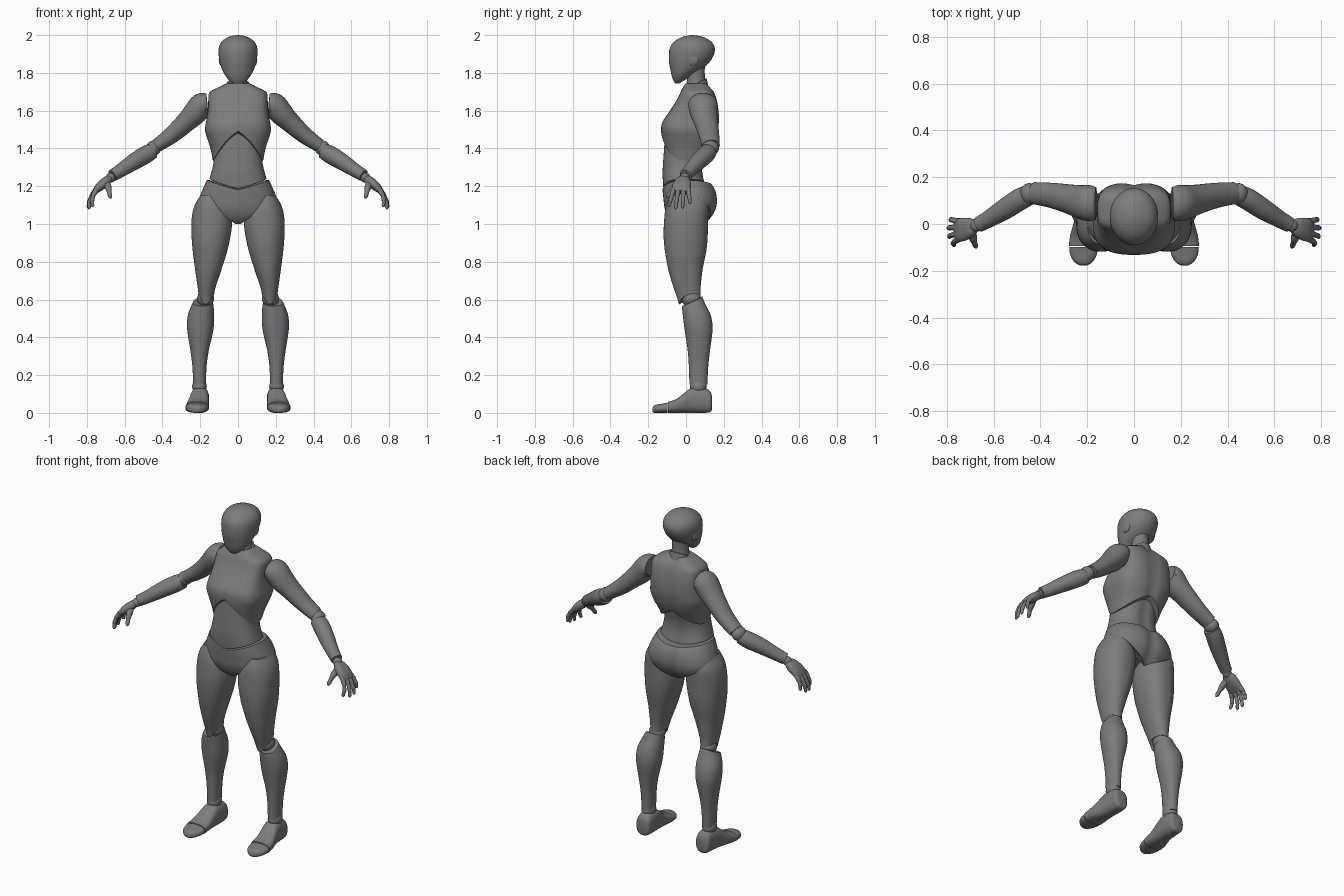
import bpy, bmesh, math
from mathutils import Vector

# dark grey for every part
grey = bpy.data.materials.new("dark_grey")
grey.diffuse_color = (0.2, 0.2, 0.2, 1)

def finish(name, rings, mirror):
    """Skin a list of closed point rings, cap both ends, mirror if paired."""
    bm = bmesh.new()
    vs = [[bm.verts.new(p) for p in r] for r in rings]
    n = len(rings[0])
    for a, b in zip(vs, vs[1:]):
        for i in range(n):
            j = (i + 1) % n
            bm.faces.new((a[i], a[j], b[j], b[i]))
    for r in (vs[0], vs[-1]):
        c = bm.verts.new(sum((v.co for v in r), Vector()) / n)
        for i in range(n):
            bm.faces.new((r[i], r[(i + 1) % n], c))
    bmesh.ops.recalc_face_normals(bm, faces=bm.faces)
    me = bpy.data.meshes.new(name)
    bm.to_mesh(me)
    bm.free()
    me.materials.append(grey)
    ob = bpy.data.objects.new(name, me)
    bpy.context.collection.objects.link(ob)
    if mirror:
        ob.modifiers.new("mirror", 'MIRROR')
    return ob

def power(v, p):
    return math.copysign(abs(v) ** (2 / p), v)

def sample(secs, z):
    """Smooth (Hermite) lookup of a section at height z."""
    k = 0
    while k < len(secs) - 2 and z > secs[k + 1][0]:
        k += 1
    a, b = secs[k], secs[k + 1]
    pa, nb = secs[max(k - 1, 0)], secs[min(k + 2, len(secs) - 1)]
    h = b[0] - a[0]
    t = min(max((z - a[0]) / h, 0), 1)
    out = []
    for i in range(1, 5):
        ma = (b[i] - pa[i]) / (b[0] - pa[0]) * h
        mb = (nb[i] - a[i]) / (nb[0] - a[0]) * h
        out.append(a[i] * (2*t**3 - 3*t*t + 1) + ma * (t**3 - 2*t*t + t)
                   + b[i] * (3*t*t - 2*t**3) + mb * (t**3 - t*t))
    return out

def piece(name, secs, lo=None, hi=None, p=2.2, p_top=None, groove=0, mirror=False, n=64, rows=28):
    """Upright part: sections (z, half width, y front, y back) or
    (z, x inner, x outer, y front, y back); lo/hi give its edge heights around.
    p is the squareness, p_top the squareness at the upper end."""
    secs = sorted((s[0], -s[1], s[1], s[2], s[3]) if len(s) == 4 else s for s in secs)
    rings = []
    for k in range(-1, rows + 2):
        t = (1 - math.cos(math.pi * min(max(k, 0), rows) / rows)) / 2
        q = p + ((p_top or p) - p) * min(1, 1.6 * t)
        ring = []
        for i in range(n):
            a = 2 * math.pi * i / n
            c, s = math.cos(a), math.sin(a)
            z0 = lo(abs(c), s) if lo else secs[0][0]
            z1 = hi(abs(c), s) if hi else secs[-1][0]
            z = z0 + (z1 - z0) * t
            xa, xb, yf, yb = sample(secs, z)
            f = 0.93 if k in (-1, rows + 1) else 1
            dx = power(c, q) * (xb - xa) / 2 * f
            y = (yf + yb) / 2 + power(s, q) * (yb - yf) / 2 * f
            if s > 0:
                y -= groove * math.exp(-(dx / 0.03) ** 2)
            ring.append(Vector(((xa + xb) / 2 + dx, y, z)))
        rings.append(ring)
    return finish(name, rings, mirror)

def limb(name, pts, ref=(0, 1, 0), p=2, n=32, sub=5, axis=None):
    """Paired tube along a path of (x, y, z, radius across, radius along ref)."""
    path = []
    for k in range(len(pts) - 1):
        q = [pts[min(max(k + d, 0), len(pts) - 1)] for d in (-1, 0, 1, 2)]
        for j in range(sub + (k == len(pts) - 2)):
            t = j / sub
            path.append([0.5 * (2*b + (c - a)*t + (2*a - 5*b + 4*c - d)*t*t
                         + (3*b - a - 3*c + d)*t**3) for a, b, c, d in zip(*q)])
    rings = []
    for k, s in enumerate(path):
        step = Vector(path[min(k + 1, len(path) - 1)][:3]) - Vector(path[max(k - 1, 0)][:3])
        tan = Vector(axis) if axis else step.normalized()
        v = (Vector(ref) - tan * tan.dot(Vector(ref))).normalized()
        u = tan.cross(v)
        ring = []
        for i in range(n):
            a = 2 * math.pi * i / n
            q = Vector(s[:3]) + u * s[3] * power(math.cos(a), p) + v * s[4] * power(math.sin(a), p)
            q.z = max(q.z, 0)
            ring.append(q)
        rings.append(ring)
    return finish(name, rings, True)

def ball(name, c, r):
    rings = [[Vector((c[0] + r[0] * math.sin(b) * math.cos(a), c[1] + r[1] * math.sin(b) * math.sin(a),
                      c[2] + r[2] * math.cos(b)))
              for a in [2 * math.pi * i / 24 for i in range(24)]]
             for b in [math.pi * (k + 0.1) / 12.2 for k in range(13)]]
    return finish(name, rings, True)

# head and ears
piece("head", [(1.743, .022, -.057, -.038), (1.76, .046, -.067, -.01), (1.79, .07, -.077, .035),
               (1.82, .085, -.083, .085), (1.85, .095, -.089, .118), (1.88, .101, -.091, .14),
               (1.92, .103, -.089, .153), (1.95, .096, -.076, .146), (1.975, .077, -.05, .122),
               (1.99, .05, -.02, .09), (1.997, .028, .005, .062), (2.0, .006, .028, .04)], p=2, rows=36)
ball("ear_disc", (.088, .038, 1.87), (.014, .032, .032))

# neck
piece("neck", [(1.72, .052, .002, .11), (1.78, .047, .006, .1), (1.86, .05, .0, .1)], p=2)
piece("neck_collar", [(1.68, .07, -.012, .13), (1.73, .062, -.006, .118), (1.78, .054, 0, .108)],
      hi=lambda c, s: 1.745 + .025 * s, p=2)

# torso
piece("chest", [(1.33, .132, -.113, .105), (1.4, .146, -.121, .135), (1.45, .162, -.128, .158),
                (1.5, .175, -.132, .171), (1.54, .169, -.125, .176), (1.6, .159, -.085, .174),
                (1.66, .157, -.047, .163), (1.7, .15, -.028, .148), (1.72, .112, -.018, .132),
                (1.745, .06, -.002, .112)],
      lo=lambda c, s: 1.335 + (.155 if s < 0 else .09) * (1 - c), p=2.4, p_top=3.3, groove=.01, rows=36)
piece("belly", [(1.17, .16, -.118, .11), (1.22, .156, -.122, .1), (1.27, .142, -.124, .09),
                (1.33, .129, -.121, .09), (1.4, .128, -.116, .108), (1.5, .135, -.11, .125)],
      lo=lambda c, s: 1.238 - (.05 if s < 0 else .025) * (1 - c), p=2.4, groove=.008)
piece("pelvis", [(.995, .09, -.055, .1), (1.03, .165, -.09, .132), (1.08, .203, -.112, .16),
                 (1.13, .206, -.119, .167), (1.19, .184, -.124, .153), (1.25, .156, -.118, .108)],
      lo=lambda c, s: 1.0 + .165 * max(0, c - .12) if s < 0 else 1.02 + .125 * c * c - .02 * (1 - c) ** 4,
      hi=lambda c, s: 1.232 - (.05 if s < 0 else .025) * (1 - c), p=2.3, groove=.014)

# legs
piece("thigh", [(.57, .14, .2, -.036, .068), (.62, .128, .208, -.05, .077), (.66, .12, .213, -.065, .077),
                (.76, .087, .227, -.094, .088), (.86, .056, .24, -.112, .108), (.92, .043, .245, -.118, .114),
                (.98, .033, .247, -.118, .116), (1.05, .035, .243, -.113, .118),
                (1.1, .06, .229, -.105, .118), (1.15, .09, .2, -.085, .1)],
      lo=lambda c, s: .622 - .047 * max(0, -s) ** 2, mirror=True)
ball("knee_joint", (.172, .028, .605), (.045, .052, .045))
piece("calf", [(.15, .17, .237, .018, .113), (.25, .166, .242, .015, .118), (.33, .155, .252, .009, .127),
               (.41, .136, .265, -.003, .138), (.46, .128, .27, -.01, .141), (.52, .127, .265, -.017, .13),
               (.57, .13, .246, -.021, .105), (.615, .138, .225, -.015, .086)],
      hi=lambda c, s: .59 + .025 * s, mirror=True)
ball("ankle_joint", (.204, .065, .14), (.039, .045, .042))
X, FWD = (1, 0, 0), (0, -1, 0)
limb("foot", [(.2, .137, .053, .035, .03), (.2, .127, .06, .056, .043), (.2, .09, .067, .067, .047),
              (.203, .03, .066, .066, .05), (.208, -.01, .052, .052, .054), (.213, -.05, .037, .037, .06),
              (.216, -.095, .029, .029, .063)], X, p=2.6, axis=FWD)
limb("toe_cap", [(.216, -.098, .027, .027, .061), (.216, -.13, .024, .024, .057),
                 (.216, -.155, .022, .022, .045), (.216, -.171, .019, .018, .028),
                 (.216, -.178, .016, .008, .012)], X, p=2.4, axis=FWD)

# arms
limb("upper_arm", [(.163, .088, 1.637, .052, .07), (.192, .089, 1.63, .064, .077), (.23, .095, 1.585, .063, .072),
                   (.27, .105, 1.545, .055, .064), (.35, .122, 1.472, .045, .054), (.43, .132, 1.415, .036, .047)])
ball("elbow_joint", (.447, .13, 1.402), (.04, .045, .04))
limb("forearm", [(.452, .122, 1.387, .041, .044), (.49, .104, 1.366, .047, .047), (.55, .065, 1.33, .044, .045),
                 (.62, .022, 1.284, .036, .037), (.665, -.003, 1.257, .032, .033)])
ball("wrist_joint", (.675, -.008, 1.245), (.026, .026, .026))

# hands
limb("palm", [(.678, -.008, 1.243, .017, .027), (.7, -.015, 1.225, .025, .042), (.735, -.024, 1.195, .023, .05),
              (.76, -.028, 1.168, .013, .047)], p=2.4)
for k, (ya, yb, xt, zt) in enumerate([(.012, .022, .782, 1.105), (-.014, -.018, .793, 1.082),
                                      (-.041, -.056, .789, 1.078), (-.066, -.092, .768, 1.09)]):
    pts = []
    for t, r in [(0, .013), (.3, .0125), (.34, .0105), (.63, .0115), (.67, .0095), (.92, .009), (1, .003)]:
        bow = .012 * math.sin(math.pi * t)
        pts.append((.75 + (xt - .75) * t + bow, ya + (yb - ya) * t, 1.182 + (zt - 1.182) * t, r, r))
    limb("finger_%d" % (k + 1), pts, n=14, sub=2)
limb("thumb", [(.695, -.03, 1.22, .016, .016), (.688, -.06, 1.195, .018, .018), (.682, -.08, 1.17, .012, .012),
               (.677, -.094, 1.148, .011, .011), (.674, -.101, 1.137, .004, .004)], X, n=14, sub=3)

# smooth shading with crisp seams
bpy.ops.object.select_all(action='SELECT')
bpy.context.view_layer.objects.active = bpy.data.objects["head"]
bpy.ops.object.shade_smooth_by_angle(angle=math.radians(40))
